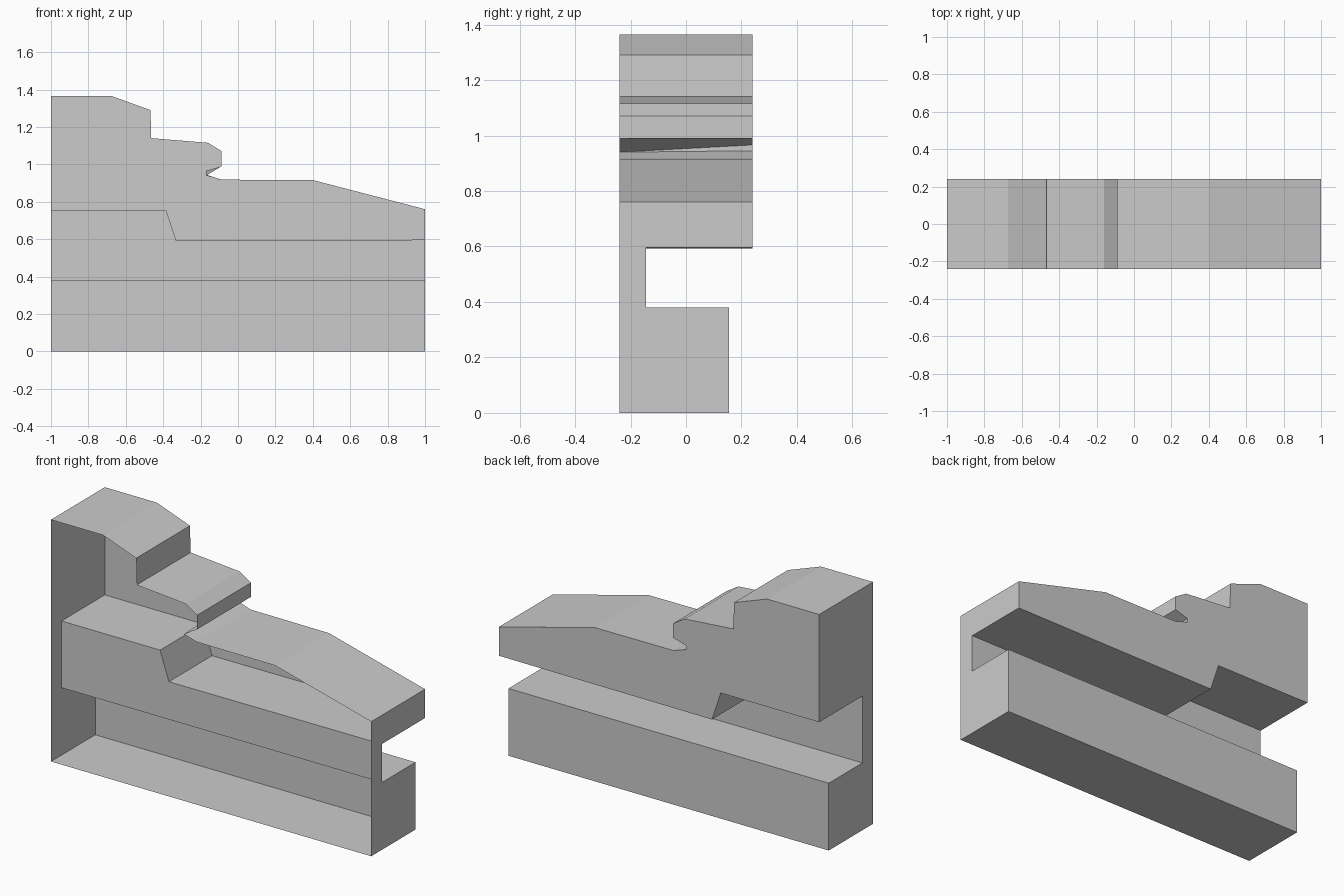
import bpy, bmesh

if "Cube" in bpy.data.objects:
    bpy.data.objects.remove(bpy.data.objects["Cube"])

YF, YB = -0.24, 0.24        # open front, back of the upper body
YW, YL = -0.145, 0.155      # slot wall, back of the lower rail
Z_RAIL = 0.38

# Stepped top profile (x, z); the undercut widens from front to back
upper = [(-1, 1.365), (-.675, 1.365), (-.468, 1.29), (-.464, 1.14),
         (-.16, 1.115), (-.087, 1.07), (-.087, .99)]
tail = [(-.09, .918), (.4, .916), (1, .76)]
front = upper + [(-.17, .94), (-.17, .94)] + tail
back = upper + [(-.17, .966), (-.17, .945)] + tail

# Slot ceiling profile, left to right
ceiling = [(-1, .757), (-.385, .757), (-.33, .593), (1, .597)]

bm = bmesh.new()


def face(pts):
    bm.faces.new([bm.verts.new(p) for p in pts])


def at_y(profile, y):
    return [(x, y, z) for x, z in profile]


def strip(a, b):
    for i in range(len(a) - 1):
        quad = [a[i], a[i + 1], b[i + 1], b[i]]
        face([p for n, p in enumerate(quad) if p not in quad[:n]])


# Top surface, upper back face and slot ceiling
strip(at_y(front, YF), at_y(back, YB))
face(at_y(back + ceiling[::-1], YB))
strip(at_y(ceiling, YW), at_y(ceiling, YB))

# Slot back wall
face(at_y([(-1, Z_RAIL), (1, Z_RAIL)] + ceiling[::-1], YW))

# Lower rail: top, back and underside
rail = [(YW, Z_RAIL), (YL, Z_RAIL), (YL, 0), (YF, 0)]
strip([(-1, y, z) for y, z in rail], [(1, y, z) for y, z in rail])

# C-shaped ends; the front stays open like a shell
for x, top, ceil in ((-1, 1.365, .757), (1, .76, .597)):
    face([(x, y, z) for y, z in
          [(YF, 0), (YF, top), (YB, top), (YB, ceil), (YW, ceil)] + rail[:3]])

bmesh.ops.remove_doubles(bm, verts=bm.verts, dist=1e-4)
bmesh.ops.recalc_face_normals(bm, faces=bm.faces)
mesh = bpy.data.meshes.new("stepped_shell")
bm.to_mesh(mesh)
bm.free()
obj = bpy.data.objects.new("stepped_shell", mesh)
bpy.context.collection.objects.link(obj)
